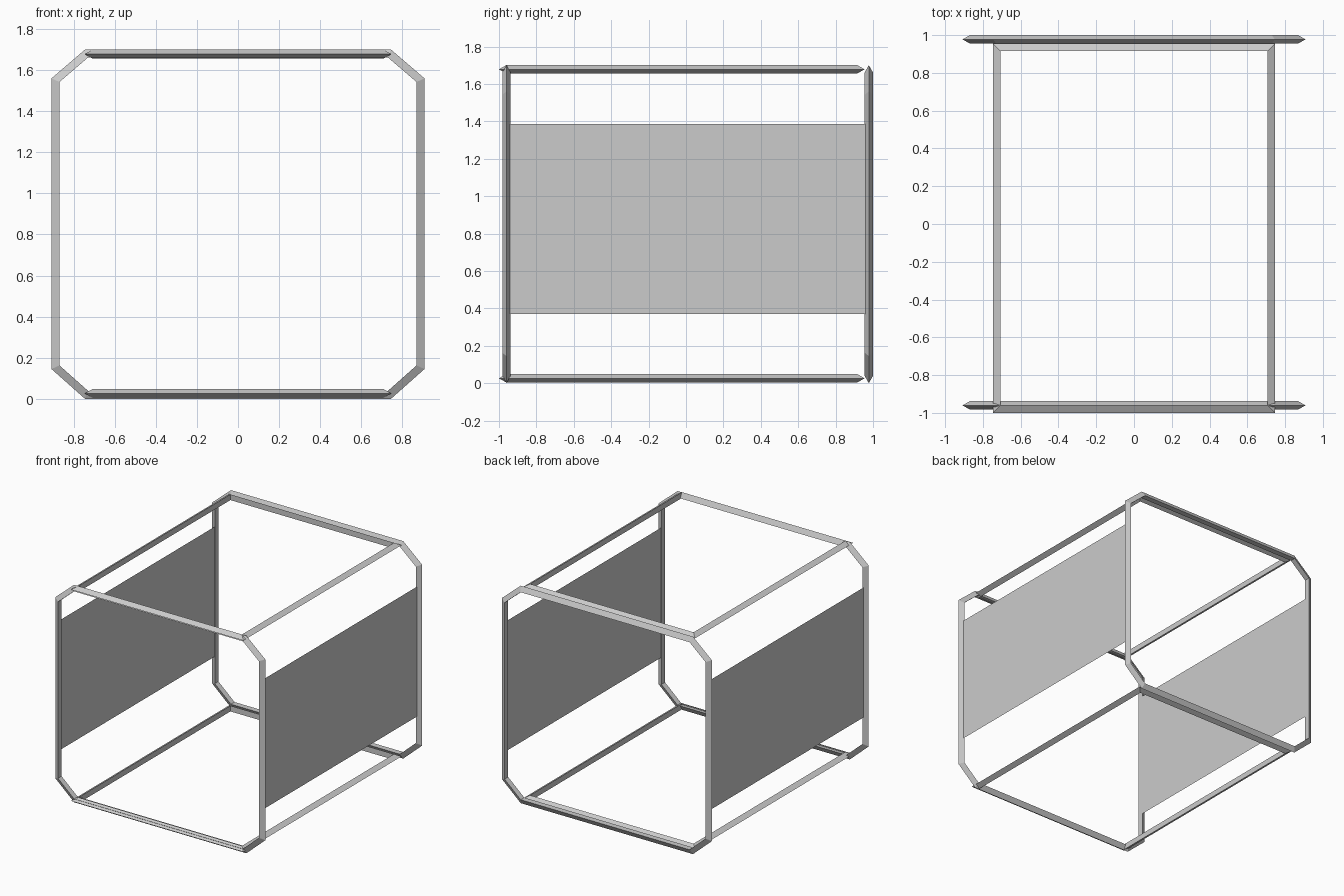
import bpy
from mathutils import Vector

if "Cube" in bpy.data.objects:
    bpy.data.objects.remove(bpy.data.objects["Cube"])

DEPTH = 0.039    # bar size from the inner edges to the outer ridge
HALF = 0.0222    # half of the bar width across the frame plane


def add_mesh(name, verts, faces):
    mesh = bpy.data.meshes.new(name)
    mesh.from_pydata(verts, [], faces)
    mesh.update()
    obj = bpy.data.objects.new(name, mesh)
    bpy.context.collection.objects.link(obj)
    return obj


def inset(points, d):
    """Mitred inward offset of a counter-clockwise outline."""
    result = []
    for i, p in enumerate(points):
        a = (p - points[i - 1]).normalized()
        b = (points[(i + 1) % len(points)] - p).normalized()
        na, nb = Vector((-a.y, a.x)), Vector((-b.y, b.x))
        result.append(p + (na + nb) * (d / (1 + na.dot(nb))))
    return result


def frame(name, outline, place, flip=False):
    """Closed mitred frame of triangular bar with its ridge facing outward."""
    outer = [Vector(p) for p in outline]
    verts = []
    for o, i in zip(outer, inset(outer, DEPTH)):
        verts += [place(o, 0), place(i, HALF), place(i, -HALF)]
    n = len(outer)
    faces = []
    for s in range(n):
        for k in range(3):
            a, b = s * 3, (s + 1) % n * 3
            j = (k + 1) % 3
            f = (a + k, b + k, b + j, a + j)
            faces.append(f[::-1] if flip else f)
    return add_mesh(name, verts, faces)


# Upright octagonal frames, front and back
X, CX, Z, Z0, Z1 = 0.908, 0.745, 1.70, 0.145, 1.56
octagon = [(-CX, 0), (CX, 0), (X, Z0), (X, Z1),
           (CX, Z), (-CX, Z), (-X, Z1), (-X, Z0)]
for name, y in (("front_frame", -0.96), ("back_frame", 0.9775)):
    frame(name, octagon, lambda p, h, y=y: (p.x, y + h, p.y), flip=True)

# Flat rectangular frames joining them, top and bottom
rectangle = [(-0.746, -1.0), (0.746, -1.0), (0.746, 0.955), (-0.746, 0.955)]
for name, z in (("bottom_frame", 0.026), ("top_frame", 1.678)):
    frame(name, rectangle, lambda p, h, z=z: (p.x, p.y, z + h))

# Thin side panels
for name, x in (("right_panel", 0.875), ("left_panel", -0.875)):
    add_mesh(name, [(x, -0.945, 0.37), (x, 0.962, 0.37),
                    (x, 0.962, 1.385), (x, -0.945, 1.385)], [(0, 1, 2, 3)])
